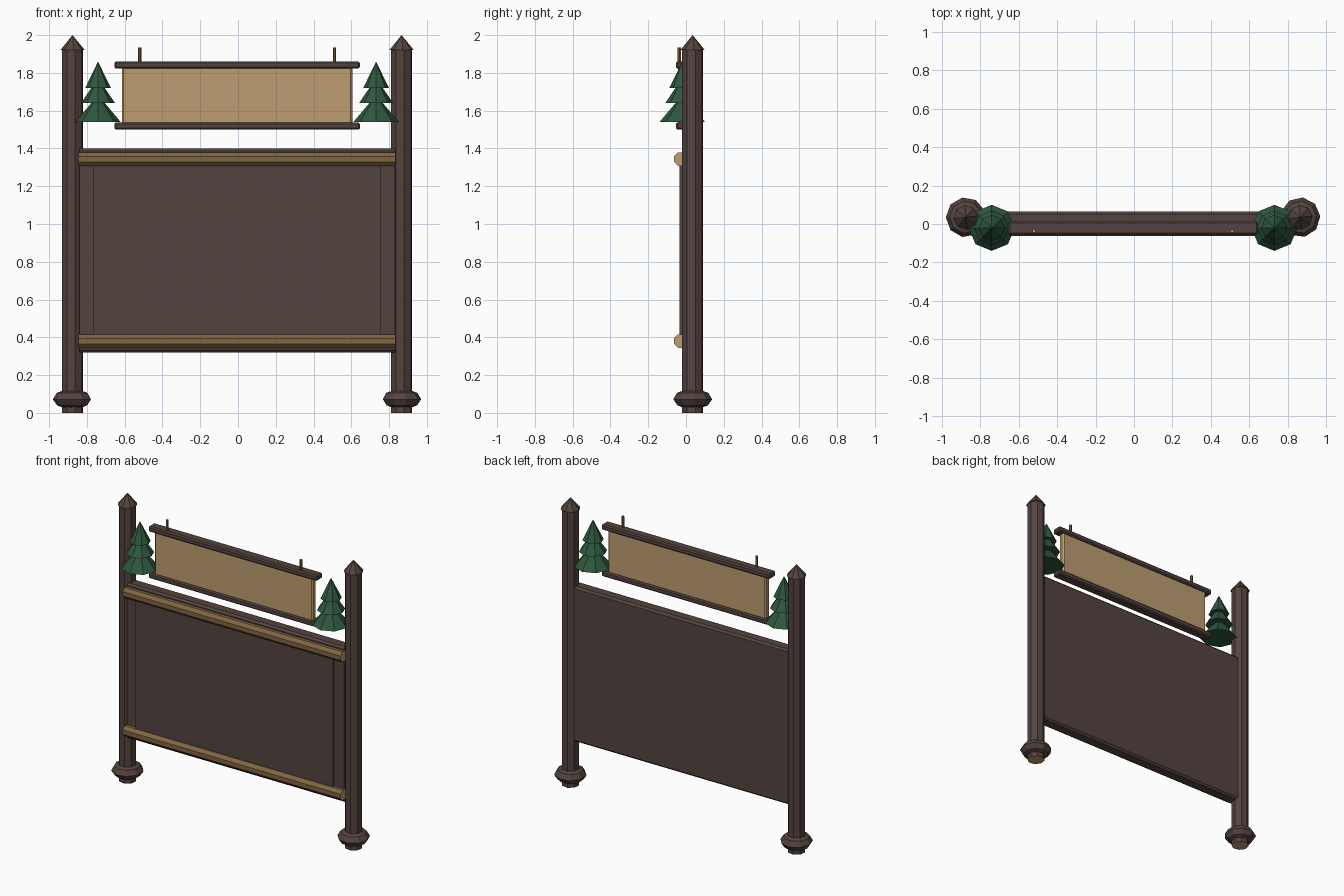
import bpy, bmesh, math
from mathutils import Matrix

if "Cube" in bpy.data.objects:
    bpy.data.objects.remove(bpy.data.objects["Cube"])


def material(name, rgb):
    def lin(c):
        c /= 255
        return c / 12.92 if c <= 0.04045 else ((c + 0.055) / 1.055) ** 2.4
    m = bpy.data.materials.new(name)
    m.diffuse_color = (*[lin(c) for c in rgb], 1)
    m.use_nodes = True
    m.node_tree.nodes["Principled BSDF"].inputs["Base Color"].default_value = m.diffuse_color
    return m


DARK = material("dark brown wood", (84, 68, 63))
BROWN = material("warm brown wood", (130, 101, 66))
TAN = material("pale cut wood", (190, 158, 113))
GREEN = material("pine green", (46, 88, 62))

CX = -0.005   # middle of the sign
POST_Y = 0.035


def finish(name, bm, mats):
    bmesh.ops.recalc_face_normals(bm, faces=bm.faces)
    me = bpy.data.meshes.new(name)
    bm.to_mesh(me)
    bm.free()
    for m in mats:
        me.materials.append(m)
    ob = bpy.data.objects.new(name, me)
    bpy.context.collection.objects.link(ob)
    return ob


def box(name, x0, x1, y0, y1, z0, z1, mat, bevel=0, axis=None):
    """Box; bevels only the edges running along the given axis."""
    bm = bmesh.new()
    bmesh.ops.create_cube(bm, size=1)
    for v in bm.verts:
        v.co.x = x0 if v.co.x < 0 else x1
        v.co.y = y0 if v.co.y < 0 else y1
        v.co.z = z0 if v.co.z < 0 else z1
    if bevel:
        edges = [e for e in bm.edges if axis is None or
                 abs((e.verts[0].co - e.verts[1].co).normalized()[axis]) > 0.9]
        bmesh.ops.bevel(bm, geom=edges, offset=bevel, segments=1, affect='EDGES')
    return finish(name, bm, [mat])


def lathe(name, profile, sides, x, y, mats, turn=0.0):
    """Faceted turned shape from (radius, height) points, closed at both ends."""
    bm = bmesh.new()
    rings = []
    for r, z in profile:
        if r == 0:
            rings.append([bm.verts.new((x, y, z))] * sides)
        else:
            rings.append([bm.verts.new((x + r * math.cos(turn + math.tau * i / sides),
                                        y + r * math.sin(turn + math.tau * i / sides), z))
                          for i in range(sides)])
    for a, b in zip(rings, rings[1:]):
        for i in range(sides):
            j = (i + 1) % sides
            quad = list(dict.fromkeys((a[i], a[j], b[j], b[i])))
            bm.faces.new(quad)
    for ring in (rings[0], rings[-1]):
        if len(set(ring)) > 2:
            f = bm.faces.new(ring)
            f.material_index = len(mats) - 1   # cut ends
    return finish(name, bm, mats)


def log_rail(name, x0, x1, y, z, r):
    """Octagonal log along x with pale cut ends."""
    bm = bmesh.new()
    bmesh.ops.create_cone(bm, cap_ends=True, segments=8, radius1=r, radius2=r, depth=x1 - x0)
    bmesh.ops.rotate(bm, verts=bm.verts, matrix=Matrix.Rotation(math.pi / 8, 3, 'Z'))
    bmesh.ops.rotate(bm, verts=bm.verts, matrix=Matrix.Rotation(math.pi / 2, 3, 'Y'))
    bmesh.ops.translate(bm, verts=bm.verts, vec=((x0 + x1) / 2, y, z))
    for f in bm.faces:
        f.material_index = 1 if len(f.verts) == 8 else 0
    return finish(name, bm, [BROWN, TAN])


for side, s in (("left", -1), ("right", 1)):
    px = CX + s * 0.871
    # Post, pointed cap and bulging foot
    lathe(side + "_post", [(0.057, 0), (0.057, 1.925)], 8, px, POST_Y, [DARK, TAN], 0.25)
    lathe(side + "_post_cap", [(0.064, 1.922), (0, 2.0)], 8, px, POST_Y, [DARK], 0.1)
    lathe(side + "_post_foot",
          [(0.05, 0.028), (0.082, 0.04), (0.104, 0.072), (0.084, 0.106), (0.05, 0.118)],
          9, px, POST_Y, [DARK], 0.35 if s < 0 else 0.05)
    # Three tier pine tree
    lathe(side + "_pine_tree",
          [(0.12, 1.54), (0.036, 1.64), (0.09, 1.64), (0.036, 1.72), (0.068, 1.72), (0, 1.86)],
          8, CX + s * 0.736, -0.02, [GREEN])
    # Small hanging peg
    lathe(side + "_peg", [(0.009, 1.85), (0.009, 1.935)], 6, CX + s * 0.516, -0.036, [BROWN, TAN], 0.2)

# Main notice board with raised front panel
box("notice_board", CX - 0.835, CX + 0.835, -0.02, 0.065, 0.32, 1.40, DARK, 0.013, 0)
box("front_panel", CX - 0.76, CX + 0.76, -0.035, 0.0, 0.35, 1.37, DARK)

# Log rails across the board
for name, z in (("upper_log_rail", 1.343), ("lower_log_rail", 0.38)):
    log_rail(name, CX - 0.84, CX + 0.84, -0.027, z, 0.039)

# Header sign and its dark edge rails
box("header_sign", CX - 0.61, CX + 0.61, -0.043, 0.0, 1.52, 1.84, TAN, 0.01, 2)
for name, z in (("header_top_rail", 1.842), ("header_bottom_rail", 1.518)):
    box(name, CX - 0.65, CX + 0.65, -0.054, 0.012, z - 0.019, z + 0.019, DARK, 0.008)
